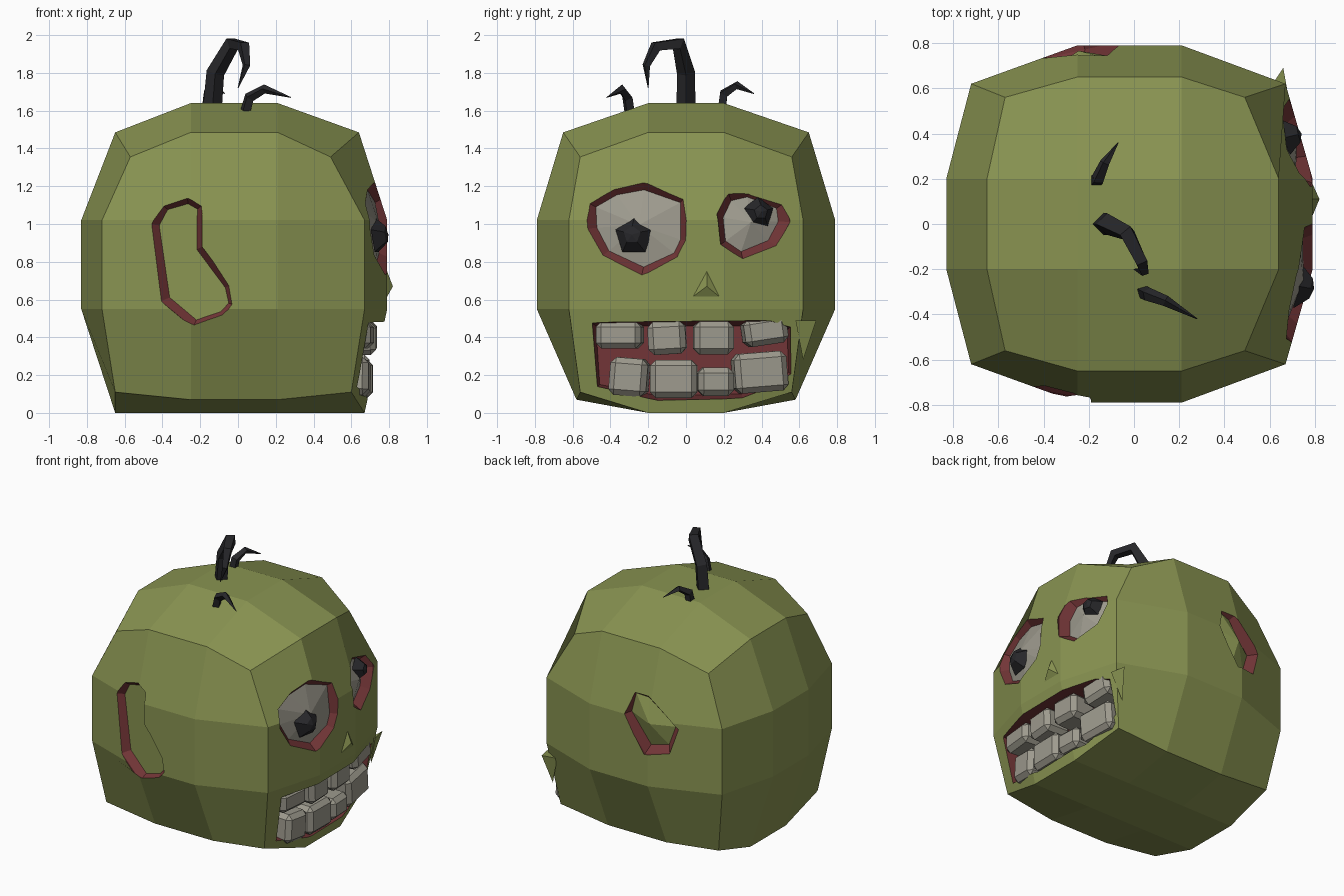
import bpy, bmesh
from mathutils import Vector

cube = bpy.data.objects.get("Cube")
if cube:
    bpy.data.objects.remove(cube, do_unlink=True)


def material(name, rgb):
    m = bpy.data.materials.new(name)
    m.use_nodes = True
    m.diffuse_color = (*rgb, 1)
    m.node_tree.nodes["Principled BSDF"].inputs["Base Color"].default_value = (*rgb, 1)
    return m


GREEN, RED, BONE, BLACK = range(4)
MATS = [material("olive_skin", (.25, .295, .083)), material("raw_red", (.17, .036, .038)),
        material("dull_bone", (.34, .325, .27)), material("charcoal", (.02, .02, .023))]


def finish(bm, name, slot=None):
    """Turn a bmesh into a flat-shaded object carrying the shared palette."""
    bmesh.ops.recalc_face_normals(bm, faces=bm.faces)
    if slot is not None:
        for f in bm.faces:
            f.material_index = slot
    mesh = bpy.data.meshes.new(name)
    bm.to_mesh(mesh)
    bm.free()
    for m in MATS:
        mesh.materials.append(m)
    ob = bpy.data.objects.new(name, mesh)
    bpy.context.collection.objects.link(ob)
    return ob


# Head: a rounded 3 x 3 x 3 block
def head_point(i, j, k):
    ex, ey, ez = (n in (0, 3) for n in (i, j, k))
    x = (-.83, -.25, .21, .79)[i]
    y = (-.79, -.2, .2, .79)[j]
    z = (0, .55, 1.02, 1.64)[k]
    if ex + ey + ez == 3:
        back, front, side, z = (-.57, .49, .56, 1.355) if k else (-.65, .6, .56, .11)
    elif ex + ey + ez == 2:
        if not ez:
            back, front, side = -.72, .67, .62
        elif k:
            back, front, side, z = -.65, .64, .65, 1.485
        else:
            back, front, side, z = -.65, .67, .58, .07 if ey else 0
    else:
        return (x, y, z)
    if ex:
        x = front if i else back
    if ey:
        y = side if j else -side
    return (x, y, z)


bm = bmesh.new()
grid = {}
for axis in range(3):
    for side in (0, 3):
        for a in range(3):
            for b in range(3):
                quad = []
                for u, v in ((a, b), (a + 1, b), (a + 1, b + 1), (a, b + 1)):
                    key = [u, v]
                    key.insert(axis, side)
                    key = tuple(key)
                    if key not in grid:
                        grid[key] = bm.verts.new(head_point(*key))
                    quad.append(grid[key])
                bm.faces.new(quad)
head = finish(bm, "head", GREEN)


# Sockets: bevelled recesses cut along x or y from a sloping outline
def carve(name, axis, outline, base, slope, lift, depth, rim, floor, bulge=0):
    sign = 1 if base > 0 else -1
    n = len(outline)
    uc, zc = sum(p[0] for p in outline) / n, sum(p[1] for p in outline) / n
    bm = bmesh.new()
    ring = []
    for u, z in outline:
        d = base + sign * lift + slope[0] * (u - uc) + slope[1] * (z - zc)
        ring.append(bm.verts.new((d, u, z) if axis == 0 else (u, d, z)))
    f = bm.faces.new(ring)
    f.normal_update()
    if f.normal[axis] * sign < 0:
        f.normal_flip()
    bmesh.ops.inset_individual(bm, faces=[f], thickness=.001, depth=-lift)
    bmesh.ops.inset_individual(bm, faces=[f], thickness=rim, depth=-depth)
    for g in bm.faces:
        g.material_index = RED
    f.material_index = floor
    if bulge:
        f.normal_update()
        bmesh.ops.poke(bm, faces=[f], offset=bulge)
    bm.faces.new(ring)
    cutter = finish(bm, name)
    cutter.hide_render = True
    mod = head.modifiers.new(name, "BOOLEAN")
    mod.operation, mod.solver, mod.object = "DIFFERENCE", "EXACT", cutter
    mod.material_mode = "INDEX"
    bpy.context.view_layer.objects.active = head
    bpy.ops.object.modifier_apply(modifier=name)
    bpy.data.objects.remove(cutter, do_unlink=True)


big_eye = [(-.55, 1.13), (-.41, 1.22), (-.24, 1.25), (-.01, 1.16), (0, .92),
           (-.05, .82), (-.25, .73), (-.47, .83), (-.55, .98)]
small_eye = [(.18, 1.06), (.24, 1.18), (.36, 1.21), (.55, 1.13), (.57, 1.02),
             (.5, .89), (.32, .82), (.2, .9)]
mouth = [(-.5, .48), (.45, .49), (.56, .46), (.57, .2), (.47, .13), (.3, .07),
         (-.15, .06), (-.48, .13)]
long_ear = [(-.42, 1.11), (-.28, 1.15), (-.2, 1.1), (-.2, .88), (-.05, .68),
            (-.03, .57), (-.09, .5), (-.25, .45), (-.42, .59), (-.48, 1)]
round_ear = [(-.12, 1.2), (-.25, 1.19), (-.46, .98), (-.4, .8), (-.23, .77), (-.07, 1.02)]
carve("big_eye_cut", 0, big_eye, .755, (.18, -.1), .08, .06, .055, BONE, .05)
carve("small_eye_cut", 0, small_eye, .73, (-.24, -.12), .08, .06, .05, BONE, .045)
carve("mouth_cut", 0, mouth, .72, (0, 0), .12, .2, .03, RED)
carve("long_ear_cut", 1, long_ear, -.77, (-.2, 0), .06, .05, .042, GREEN)
carve("round_ear_cut", 1, round_ear, .765, (.22, 0), .06, .06, .045, GREEN, .06)


# Pupils: five-sided domes
def pupil(name, x, y, z, r, lean):
    bm = bmesh.new()
    bmesh.ops.create_cone(bm, cap_ends=True, segments=5, radius1=r, radius2=r * .45, depth=.06)
    top = [f for f in bm.faces if f.normal.z > .9]
    bmesh.ops.poke(bm, faces=top, offset=.012)
    ob = finish(bm, name, BLACK)
    ob.rotation_mode = "QUATERNION"
    ob.rotation_quaternion = Vector((1, lean, .1)).to_track_quat("Z", "Y")
    ob.location = (x, y, z)


pupil("big_pupil", .755, -.28, .94, .105, -.18)
pupil("small_pupil", .7, .39, 1.06, .085, .24)


# Teeth: chamfered blocks following the curve of the jaw
def tooth(name, y0, y1, z0, z1, out, tilt):
    bm = bmesh.new()
    bmesh.ops.create_cube(bm, size=1)
    for v in bm.verts:
        v.co = Vector((v.co.x * .2, v.co.y * (y1 - y0), v.co.z * (z1 - z0)))
    bmesh.ops.bevel(bm, geom=bm.edges[:], offset=.03, segments=1, affect="EDGES")
    ob = finish(bm, name, BONE)
    y = (y0 + y1) / 2
    ob.location = (out - .2 * y * y - .1, y, (z0 + z1) / 2)
    ob.rotation_euler = (tilt, 0, .3 * y)


upper = [(-.47, -.23, .34, .485, 0), (-.2, 0, .31, .485, .06), (.04, .25, .31, .485, 0),
         (.3, .53, .36, .51, .15)]
lower = [(-.4, -.2, .09, .29, -.08), (-.19, .06, .08, .28, 0), (.06, .25, .09, .24, 0),
         (.25, .53, .11, .32, .08)]
for i, (a, b, c, d, t) in enumerate(upper):
    tooth(f"upper_tooth_{i + 1}", a, b, c, d, .735, t)
for i, (a, b, c, d, t) in enumerate(lower):
    tooth(f"lower_tooth_{i + 1}", a, b, c, d, .715, t)


# Nose and torn cheek: small convex wedges
def wedge(name, points):
    bm = bmesh.new()
    for p in points:
        bm.verts.new(p)
    bmesh.ops.convex_hull(bm, input=bm.verts[:])
    finish(bm, name, GREEN)


wedge("nose", [(.77, -.01, .58), (.77, .22, .58), (.77, .11, .8), (.82, .11, .67)])
wedge("cheek_flap", [(.68, .58, .49), (.66, .69, .49), (.62, .62, .28), (.6, .6, .45)])


# Hair: tapered hooked strands
def strand(name, points):
    cu = bpy.data.curves.new(name, "CURVE")
    cu.dimensions = "3D"
    cu.bevel_depth = 1
    cu.bevel_resolution = 0
    cu.use_fill_caps = True
    sp = cu.splines.new("POLY")
    sp.use_smooth = False
    sp.points.add(len(points) - 1)
    for p, (x, y, z, r) in zip(sp.points, points):
        p.co = (x, y, z, 1)
        p.radius = r
    cu.materials.append(MATS[BLACK])
    bpy.context.collection.objects.link(bpy.data.objects.new(name, cu))


strand("main_hair", [(-.135, 0, 1.62, .05), (-.12, 0, 1.8, .048), (-.03, -.04, 1.955, .042),
                     (.03, -.16, 1.94, .035), (.045, -.21, 1.84, .022), (0, -.2, 1.72, .002)])
strand("side_hair", [(.04, -.3, 1.6, .03), (.06, -.31, 1.67, .03), (.14, -.34, 1.715, .024),
                     (.28, -.42, 1.67, .002)])
strand("back_hair", [(-.17, .19, 1.61, .03), (-.16, .2, 1.69, .03), (-.13, .27, 1.735, .022),
                     (-.07, .36, 1.69, .002)])
